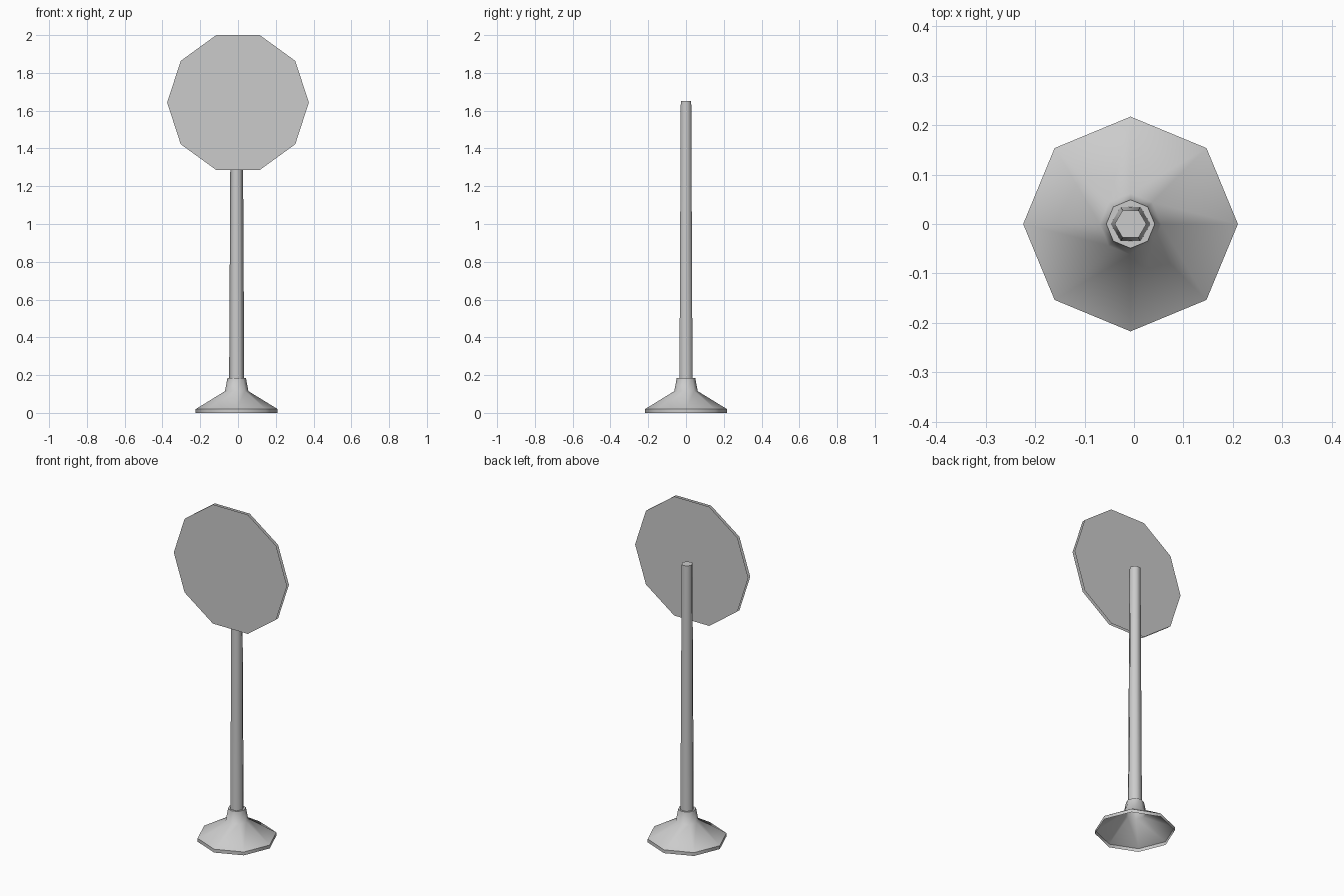
import bpy, bmesh
from math import cos, sin, tau, radians

cube = bpy.data.objects.get("Cube")
if cube:
    bpy.data.objects.remove(cube)

grey = bpy.data.materials.new("plain grey")
grey.use_nodes = True
COLOUR = (0.6, 0.6, 0.6, 1)
grey.diffuse_color = COLOUR
grey.node_tree.nodes["Principled BSDF"].inputs["Base Color"].default_value = COLOUR

AXIS_X = -0.007  # the stand sits slightly off the sign's centre


def finish(name, bm, smooth_angle=None):
    mesh = bpy.data.meshes.new(name)
    bm.to_mesh(mesh)
    bm.free()
    mesh.materials.append(grey)
    obj = bpy.data.objects.new(name, mesh)
    bpy.context.collection.objects.link(obj)
    if smooth_angle:
        bpy.ops.object.select_all(action="DESELECT")
        obj.select_set(True)
        bpy.context.view_layer.objects.active = obj
        bpy.ops.object.shade_smooth_by_angle(angle=radians(smooth_angle))
    return obj


def lathe(name, profile, sides, smooth_angle, cap_top=False):
    """Rings of (radius, height) joined from the bottom up."""
    bm = bmesh.new()
    rings = [[bm.verts.new((AXIS_X + r * cos(tau * i / sides),
                            r * sin(tau * i / sides), z))
              for i in range(sides)] for r, z in profile]
    for low, high in zip(rings, rings[1:]):
        for i in range(sides):
            j = (i + 1) % sides
            bm.faces.new((low[i], low[j], high[j], high[i]))
    if cap_top:
        bm.faces.new(rings[-1])
    return finish(name, bm, smooth_angle)


def sign_face(name, y, direction):
    """Ten-sided sheet facing along y."""
    bm = bmesh.new()
    sides, radius = 10, 0.375
    bm.faces.new([bm.verts.new((radius * cos(tau * i / sides), y,
                                1.643 + radius * sin(tau * i / sides)))
                  for i in range(sides)][::-direction])
    return finish(name, bm)


# Hollow flared foot with a collar for the pole
lathe("base", [(0.217, 0), (0.217, 0.02), (0.062, 0.115),
               (0.049, 0.185), (0.036, 0.185)], 8, 50)

# Tapered six-sided pole
lathe("pole", [(0.04, 0.17), (0.032, 1.65)], 6, 65, cap_top=True)

# Front and back sheets of the sign
sign_face("sign_front", -0.072, -1)
sign_face("sign_back", -0.054, 1)
